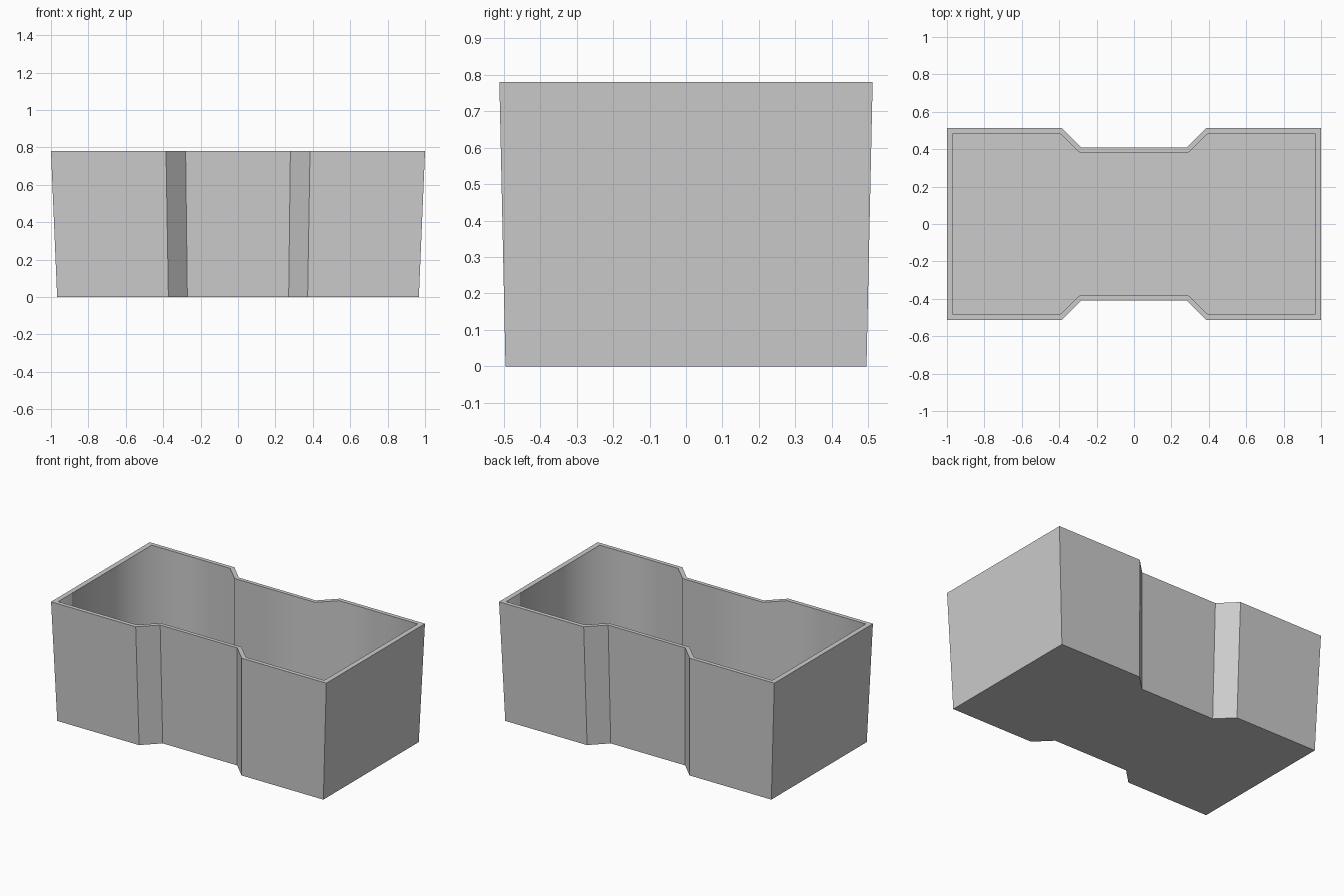
import bpy
import bmesh

cube = bpy.data.objects.get("Cube")
if cube:
    bpy.data.objects.remove(cube, do_unlink=True)

HEIGHT = 0.78
FLOOR = 0.03
TAPER = 0.967

grey = bpy.data.materials.new("plain grey")
grey.use_nodes = True
grey.diffuse_color = (0.6, 0.6, 0.6, 1)
grey.node_tree.nodes["Principled BSDF"].inputs["Base Color"].default_value = (0.6, 0.6, 0.6, 1)


def outline(quarter):
    """Mirror one quarter of the waisted plan into a full loop."""
    right = quarter + [(x, -y) for x, y in reversed(quarter)]
    return right + [(-x, y) for x, y in reversed(right)]


def ring(bm, points, z, scale=1.0):
    return [bm.verts.new((x * scale, y * scale, z)) for x, y in points]


def bridge(bm, low, high):
    n = len(low)
    return [bm.faces.new((low[i], low[(i + 1) % n], high[(i + 1) % n], high[i]))
            for i in range(n)]


# Waisted plan of the outer shell and of the cavity
outer = outline([(0.28, 0.408), (0.385, 0.512), (1.0, 0.512)])
inner = outline([(0.292, 0.383), (0.397, 0.485), (0.967, 0.485)])

bm = bmesh.new()
base = ring(bm, outer, 0, TAPER)
top = ring(bm, outer, HEIGHT)
lip = ring(bm, inner, HEIGHT)
floor = ring(bm, inner, FLOOR)

# Tapered outside, flat rim, straight cavity walls, two flat bottoms
bm.faces.new(base)
bridge(bm, base, top)
bridge(bm, top, lip)
cavity = bridge(bm, lip, floor)
bm.faces.new(floor)
bmesh.ops.recalc_face_normals(bm, faces=bm.faces)

# Cavity walls blend round their corners, while rim and floor stay crisp
for face in cavity:
    face.smooth = True
    for edge in face.edges:
        edge.smooth = edge.verts[0].co.z != edge.verts[1].co.z

mesh = bpy.data.meshes.new("planter_box")
bm.to_mesh(mesh)
bm.free()
mesh.materials.append(grey)
box = bpy.data.objects.new("planter_box", mesh)
bpy.context.collection.objects.link(box)
